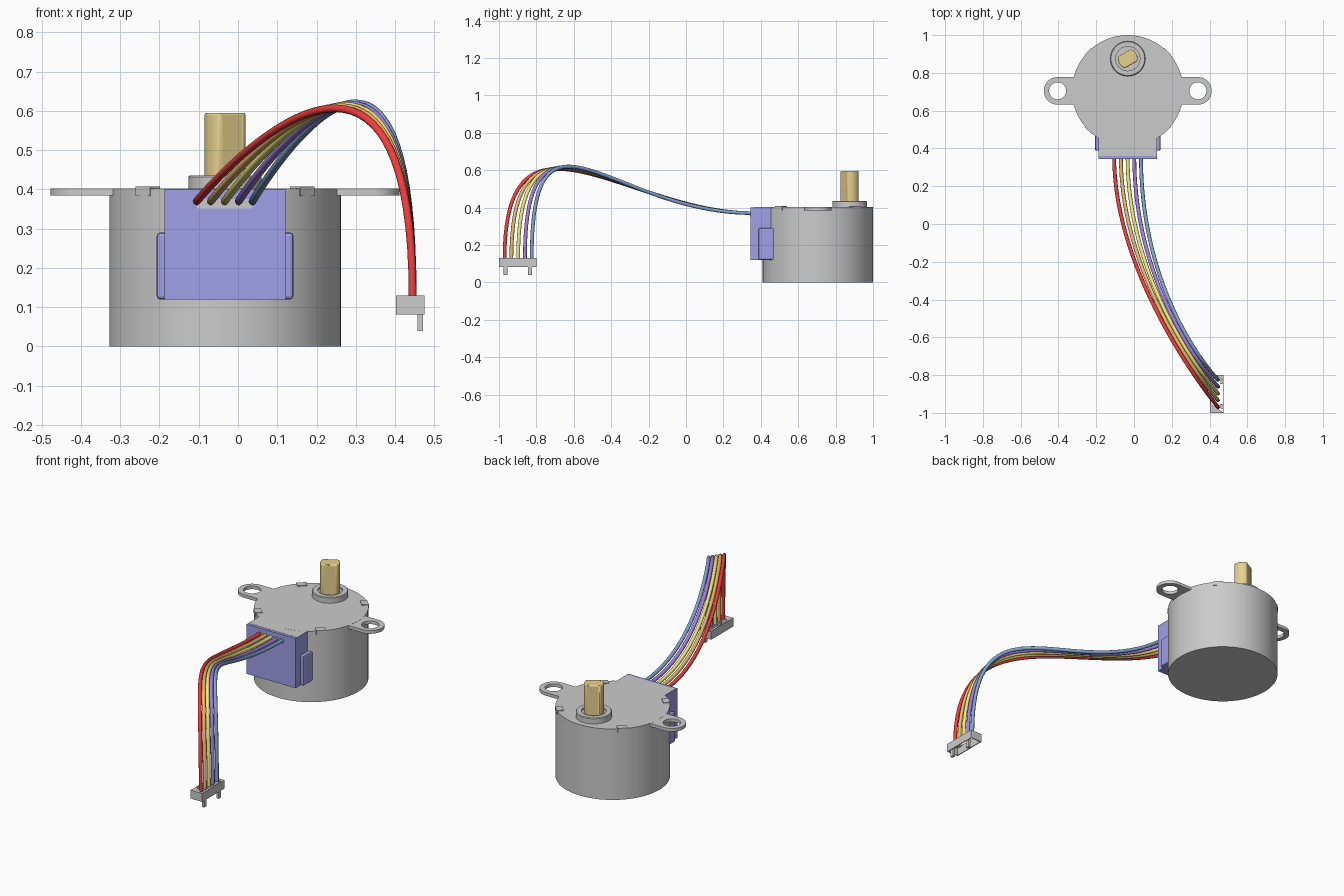
import bpy, bmesh, math
from mathutils import Vector

if "Cube" in bpy.data.objects:
    bpy.data.objects.remove(bpy.data.objects["Cube"])

CX, CY, TOP = -0.033, 0.705, 0.403   # motor axis and top of the can


def colour(name, rgb):
    m = bpy.data.materials.new(name)
    m.diffuse_color = (*rgb, 1)
    m.use_nodes = True
    m.node_tree.nodes["Principled BSDF"].inputs["Base Color"].default_value = m.diffuse_color
    return m


def finish(bm, name, mat=None, bevel=0, smooth=True):
    bmesh.ops.recalc_face_normals(bm, faces=bm.faces)
    me = bpy.data.meshes.new(name)
    bm.to_mesh(me)
    bm.free()
    ob = bpy.data.objects.new(name, me)
    bpy.context.collection.objects.link(ob)
    if mat:
        me.materials.append(mat)
    if bevel:
        b = ob.modifiers.new("bevel", 'BEVEL')
        b.width, b.segments, b.limit_method = bevel, 2, 'ANGLE'
    if smooth:
        bpy.ops.object.select_all(action='DESELECT')
        ob.select_set(True)
        bpy.context.view_layer.objects.active = ob
        bpy.ops.object.shade_smooth_by_angle(angle=math.radians(30))
    return ob


def box(name, x, y, z, mat=None, bevel=0):
    bm = bmesh.new()
    bmesh.ops.create_cube(bm, size=1)
    for v in bm.verts:
        v.co = [a[0] + (a[1] - a[0]) * (c + 0.5) for a, c in zip((x, y, z), v.co)]
    return finish(bm, name, mat, bevel, smooth=False)


def lathe(name, profile, x, y, n=64, mat=None):
    bm = bmesh.new()
    vs = [bm.verts.new((r, 0, z)) for r, z in profile]
    es = [bm.edges.new(p) for p in zip(vs, vs[1:])]
    bmesh.ops.spin(bm, geom=vs + es, cent=(0, 0, 0), axis=(0, 0, 1), angle=math.tau, steps=n)
    bmesh.ops.remove_doubles(bm, verts=bm.verts, dist=1e-5)
    bmesh.ops.translate(bm, verts=bm.verts, vec=(x, y, 0))
    return finish(bm, name, mat)


def prism(name, pts, z0, z1, mat=None, bevel=0, smooth=True):
    bm = bmesh.new()
    f = bm.faces.new([bm.verts.new((x, y, z0)) for x, y in pts])
    up = bmesh.ops.extrude_face_region(bm, geom=[f], use_keep_orig=True)
    bmesh.ops.translate(bm, vec=(0, 0, z1 - z0),
                        verts=[g for g in up['geom'] if isinstance(g, bmesh.types.BMVert)])
    return finish(bm, name, mat, bevel, smooth)


def arc(x, y, r, a0, a1, n):
    return [(x + r * math.cos(a0 + (a1 - a0) * i / n),
             y + r * math.sin(a0 + (a1 - a0) * i / n)) for i in range(n + 1)]


blue = colour("blue_plastic", (0.35, 0.35, 0.80))
brass = colour("brass", (0.80, 0.64, 0.27))

# Motor can and shaft collar
lathe("motor_can", [(0, 0), (0.295, 0), (0.295, TOP), (0, TOP)], CX, CY)
lathe("shaft_collar", [(0, 0.40), (0.093, 0.40), (0.093, 0.432), (0.089, 0.436), (0.064, 0.436),
                       (0.064, 0.425), (0, 0.425)], CX, 0.875, 48)

# Mounting strap with two round holes
cu = bpy.data.curves.new("mounting_ears", 'CURVE')
cu.dimensions, cu.fill_mode, cu.extrude = '2D', 'BOTH', 0.009
H = math.pi / 2
outlines = [arc(0.3715, 0, 0.073, -H, H, 20) + arc(-0.3715, 0, 0.073, H, 3 * H, 20)]
outlines += [arc(s * 0.3715, 0, 0.045, 0, math.tau, 32)[:-1] for s in (-1, 1)]
for pts in outlines:
    sp = cu.splines.new('POLY')
    sp.points.add(len(pts) - 1)
    for p, (x, y) in zip(sp.points, pts):
        p.co = (x, y, 0, 1)
    sp.use_cyclic_u = True
ears = bpy.data.objects.new("mounting_ears", cu)
ears.location = (CX, CY, TOP - 0.0095)
bpy.context.collection.objects.link(ears)

# Flatted output shaft
c, s = math.cos(math.radians(30)), math.sin(math.radians(30))
flat = [(x, max(-0.036, min(0.036, y))) for x, y in arc(0, 0, 0.052, 0, math.tau, 48)[:-1]]
prism("output_shaft", [(CX + x * c - y * s, 0.875 + x * s + y * c) for x, y in flat],
      0.41, 0.595, brass, bevel=0.006)

# Crimp tabs around the rim
for k in range(4):
    a = math.radians(45 + 90 * k)
    tab = box("crimp_tab", (-0.02, 0.017), (-0.026, 0.026), (-0.02, 0.004))
    tab.location = (CX + 0.28 * math.cos(a), CY + 0.28 * math.sin(a), TOP)
    tab.rotation_euler.z = a

# Blue wire housing, its side wings, grey lid and wire slot
box("wire_housing", (CX - 0.154, CX + 0.154), (0.345, 0.50), (0.12, 0.4015), blue)
box("housing_wings", (CX - 0.174, CX + 0.174), (0.388, 0.475), (0.12, 0.29), blue, 0.008)
box("housing_lid", (CX - 0.153, CX + 0.153), (0.36, 0.52), (0.39, 0.4028))
box("wire_slot", (-0.105, 0.037), (0.343, 0.37), (0.352, 0.376))

# Five wires, each a single Bezier sweep from housing to plug
wires = [("red", (0.90, 0.05, 0.05)), ("orange", (0.85, 0.50, 0.15)), ("yellow", (0.90, 0.85, 0.20)),
         ("purple", (0.40, 0.22, 0.80)), ("blue", (0.22, 0.38, 0.65))]
for i, (name, rgb) in enumerate(wires):
    t = i / 4
    x0, y1 = -0.105 + 0.142 * t, -0.97 + 0.145 * t
    start, end = Vector((x0, 0.355, 0.37)), Vector((0.445, y1, 0.125))
    w = bpy.data.curves.new(name + "_wire", 'CURVE')
    w.dimensions, w.bevel_depth, w.bevel_resolution = '3D', 0.01, 3
    w.resolution_u, w.use_fill_caps = 40, True
    sp = w.splines.new('BEZIER')
    sp.bezier_points.add(1)
    h0, h1 = Vector((x0, -0.31 - 0.10 * t, 0.37)), Vector((0.445, y1, 1.04 + 0.03 * t))
    for bp, co, left, right in zip(sp.bezier_points, (start, end),
                                   (2 * start - h0, h1), (h0, 2 * end - h1)):
        bp.handle_left_type = bp.handle_right_type = 'FREE'
        bp.co, bp.handle_left, bp.handle_right = co, left, right
    w.materials.append(colour(name + "_insulation", rgb))
    bpy.context.collection.objects.link(bpy.data.objects.new(name + "_wire", w))

# Open plug shell with corner webs and two pins
X0, X1, Y0, Y1, Z0, Z1, T = 0.402, 0.475, -1.0, -0.80, 0.082, 0.13, 0.005
for x in (X0, X1 - T):
    box("plug_side", (x, x + T), (Y0, Y1), (Z0, Z1))
for y in (Y0, Y1 - T):
    box("plug_end", (X0, X1), (y, y + T), (Z0, Z1))
prism("plug_web_front", [(X0, Y0), (X1, Y0), (X0, Y0 + 0.05)], Z1 - T, Z1, smooth=False)
prism("plug_web_back", [(X1, Y1), (X0 + 0.03, Y1), (X1, Y1 - 0.03)], Z1 - T, Z1, smooth=False)
for y in (-0.965, -0.835):
    box("plug_pin", (0.457, X1 - 0.004), (y - 0.011, y + 0.011), (0.04, Z0 + 0.01))
